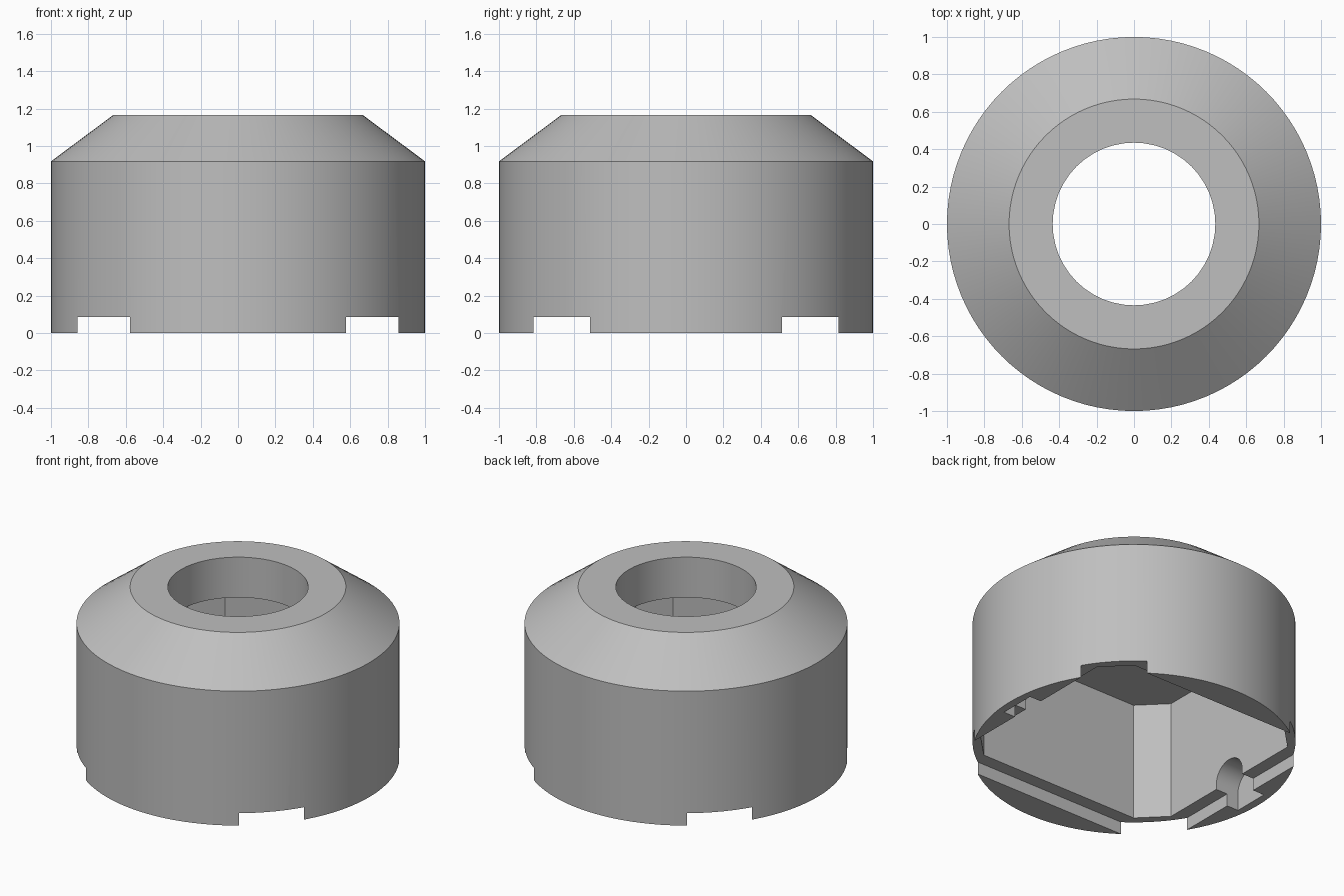
import bpy, bmesh, math

cube = bpy.data.objects.get("Cube")
if cube:
    bpy.data.objects.remove(cube, do_unlink=True)

grey = bpy.data.materials.new("plain_grey")
grey.use_nodes = True
COLOUR = (0.52, 0.52, 0.52, 1)
grey.diffuse_color = COLOUR
grey.node_tree.nodes["Principled BSDF"].inputs["Base Color"].default_value = COLOUR


def loft(name, rings):
    """Closed solid skinned through rings of equal point count."""
    bm = bmesh.new()
    loops = [[bm.verts.new(p) for p in ring] for ring in rings]
    n = len(loops[0])
    for low, high in zip(loops, loops[1:]):
        for i in range(n):
            j = (i + 1) % n
            bm.faces.new((low[i], low[j], high[j], high[i]))
    bm.faces.new(loops[0])
    bm.faces.new(loops[-1])
    bmesh.ops.recalc_face_normals(bm, faces=bm.faces)
    mesh = bpy.data.meshes.new(name)
    bm.to_mesh(mesh)
    bm.free()
    mesh.materials.append(grey)
    obj = bpy.data.objects.new(name, mesh)
    bpy.context.collection.objects.link(obj)
    return obj


def circle(radius, z, n):
    return [(radius * math.cos(math.tau * i / n), radius * math.sin(math.tau * i / n), z)
            for i in range(n)]


def chamfered_rectangle(hx, hy, c, z):
    quarter = [(hx, hy - c), (hx - c, hy)]
    points = quarter + [(-x, y) for x, y in reversed(quarter)]
    points += [(-x, -y) for x, y in points]
    return [(x, y, z) for x, y in points]


def rectangle(hx, hy, z):
    return [(hx, hy, z), (-hx, hy, z), (-hx, -hy, z), (hx, -hy, z)]


def arch(x, radius, spring, n=16):
    top = [(x, radius * math.cos(math.pi * i / n), spring + radius * math.sin(math.pi * i / n))
           for i in range(n + 1)]
    return [(x, radius, -0.2)] + top + [(x, -radius, -0.2)]


# Round housing with a sloped shoulder
housing = loft("housing", [circle(1, 0, 96), circle(1, 0.918, 96), circle(0.668, 1.165, 96)])

# Cutters: top opening, inner cavity, base plate recess, two arched side channels
cutters = [
    loft("opening_cutter", [circle(0.435, 0.5, 48), circle(0.435, 1.4, 48)]),
    loft("cavity_cutter", [chamfered_rectangle(0.77, 0.725, 0.165, z) for z in (-0.1, 0.89)]),
    loft("plate_recess_cutter", [rectangle(0.858, 0.815, z) for z in (-0.15, 0.085)]),
]
for side in (-1, 1):
    cutters.append(loft("channel_cutter", [arch(side * x, 0.125, 0.12) for x in (0.5, 0.945)]))

bpy.ops.object.select_all(action="DESELECT")
bpy.context.view_layer.objects.active = housing
housing.select_set(True)
for cutter in cutters:
    cutter.hide_render = True
    cut = housing.modifiers.new("cut", "BOOLEAN")
    cut.operation = "DIFFERENCE"
    cut.solver = "EXACT"
    cut.object = cutter
    bpy.ops.object.modifier_apply(modifier=cut.name)
    bpy.data.objects.remove(cutter, do_unlink=True)

bpy.ops.object.shade_smooth_by_angle(angle=math.radians(25))
